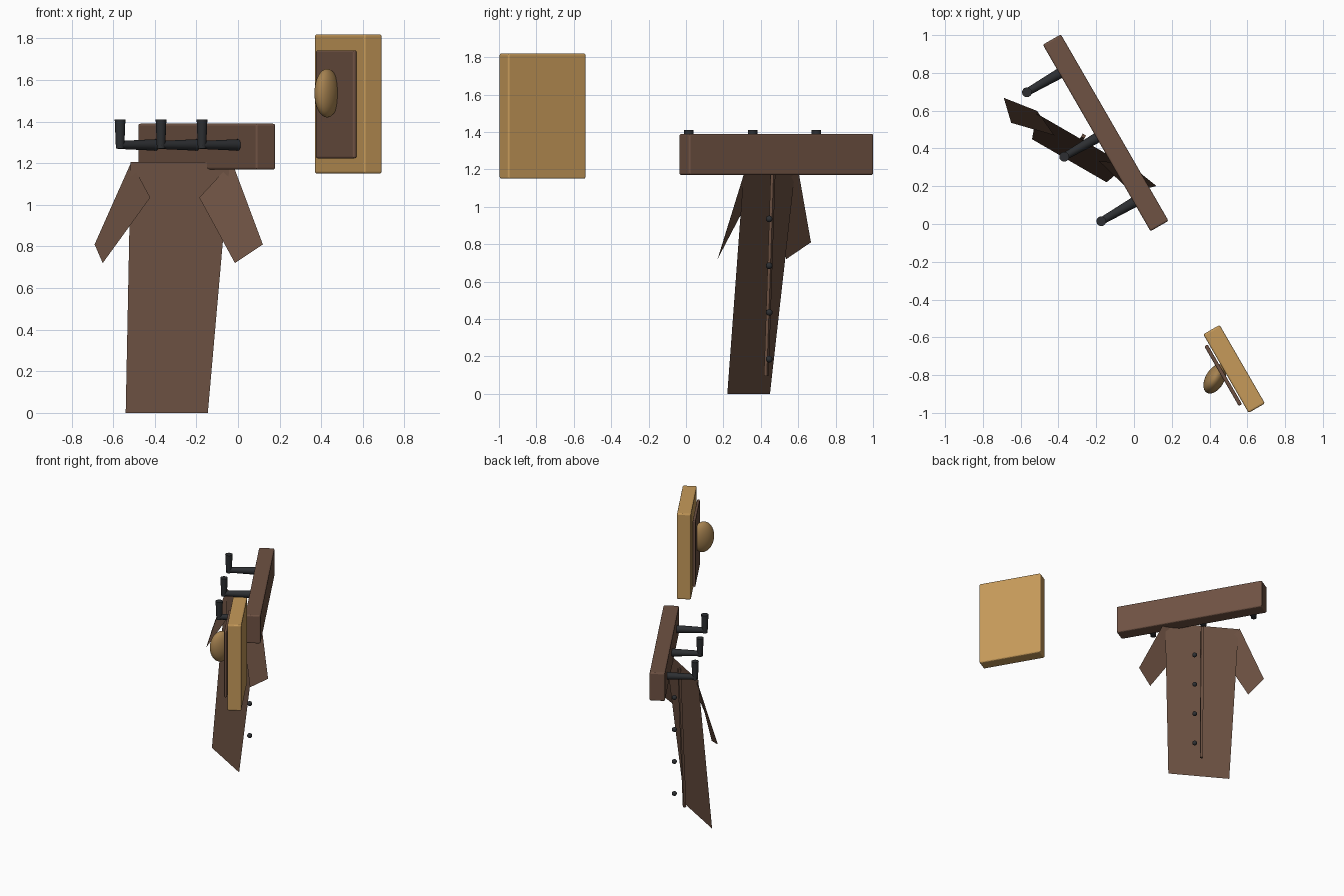
import bpy, bmesh
from math import radians, pi
from mathutils import Matrix, Vector

cube = bpy.data.objects.get("Cube")
if cube:
    bpy.data.objects.remove(cube)


def material(name, rgb):
    linear = [(c / 255 / 12.92 if c < 11 else ((c / 255 + 0.055) / 1.055) ** 2.4) for c in rgb]
    mat = bpy.data.materials.new(name)
    mat.use_nodes = True
    mat.diffuse_color = (*linear, 1)
    bsdf = next(n for n in mat.node_tree.nodes if n.type == "BSDF_PRINCIPLED")
    bsdf.inputs["Base Color"].default_value = (*linear, 1)
    return mat


wood = material("dark wood", (111, 82, 67))
cloth = material("brown cloth", (107, 80, 65))
golden = material("golden wood", (198, 154, 90))
brass = material("aged brass", (166, 130, 80))
iron = material("black iron", (45, 47, 50))


def frame(x, y, degrees):
    return Matrix.Translation((x, y, 0)) @ Matrix.Rotation(radians(degrees), 4, "Z")


def finish(name, bm, mat, placed, smooth=False):
    mesh = bpy.data.meshes.new(name)
    bm.to_mesh(mesh)
    bm.free()
    obj = bpy.data.objects.new(name, mesh)
    bpy.context.collection.objects.link(obj)
    obj.matrix_world = placed
    mesh.materials.append(mat)
    if smooth:
        for face in mesh.polygons:
            face.use_smooth = len(face.vertices) < 5
    return obj


def box(name, size, centre, mat, placed, bevel=0.0):
    bm = bmesh.new()
    bmesh.ops.create_cube(bm, size=1, matrix=Matrix.Translation(centre) @ Matrix.Diagonal((*size, 1)))
    obj = finish(name, bm, mat, placed)
    if bevel:
        mod = obj.modifiers.new("soft edges", "BEVEL")
        mod.width, mod.segments = bevel, 3
    return obj


def rod(name, start, end, r1, r2, mat, placed):
    start, end = Vector(start), Vector(end)
    axis = end - start
    turn = axis.to_track_quat("Z", "Y").to_matrix().to_4x4()
    bm = bmesh.new()
    bmesh.ops.create_cone(bm, cap_ends=True, segments=16, radius1=r1, radius2=r2, depth=axis.length,
                          matrix=Matrix.Translation((start + end) / 2) @ turn)
    return finish(name, bm, mat, placed, smooth=True)


def ball(name, radii, centre, mat, placed, segments=32):
    bm = bmesh.new()
    bmesh.ops.create_uvsphere(bm, u_segments=segments, v_segments=segments // 2, radius=1,
                              matrix=Matrix.Translation(centre) @ Matrix.Diagonal((*radii, 1)))
    return finish(name, bm, mat, placed, smooth=True)


def sheet(name, points, mat, placed):
    bm = bmesh.new()
    bm.faces.new([bm.verts.new(p) for p in points])
    return finish(name, bm, mat, placed)


# Rack board with three upturned pegs
rack = frame(-0.15, 0.483, -60)
box("rack_board", (1.14, 0.11, 0.22), (0, 0, 1.28), wood, rack, 0.01)
for i, x in enumerate((-0.394, 0, 0.394), 1):
    rod(f"peg_{i}", (x, -0.045, 1.288), (x, -0.265, 1.288), 0.028, 0.019, iron, rack)
    rod(f"peg_hook_{i}", (x, -0.254, 1.27), (x, -0.254, 1.41), 0.02, 0.026, iron, rack)

# Coat body, leaning back at the shoulders
coat = frame(-0.2775, 0.4475, -30)
sheet("coat_body", [(-0.275, 0, 1.205), (0.275, 0, 1.205), (0.228, -0.13, 0), (-0.228, -0.13, 0)], cloth, coat)

# Mirrored sleeves
for side, s in (("right", -1), ("left", 1)):
    corners = [(0.28, 0.013, 1.205), (0.136, -0.053, 1.035), (0.367, -0.11, 0.72), (0.467, -0.015, 0.81)]
    sheet(f"{side}_sleeve", [(s * x, y, z) for x, y, z in corners], cloth, coat)

# Closing strip down the coat, with a column of buttons
lean = Matrix.Translation((0, 0, 0.64)) @ Matrix.Rotation(radians(-2.2), 4, "X")
box("coat_strip", (0.02, 0.018, 1.09), (0, 0, 0), cloth, coat @ lean)
for i in range(4):
    ball(f"button_{i + 1}", (0.018,) * 3, (0.059, 0.031, 0.185 + 0.25 * i), iron, coat, 16)

# Door block with its backplate and knob
door = frame(0.53, -0.767, -60)
box("door_block", (0.48, 0.1, 0.67), (0, 0, 1.485), golden, door, 0.01)
box("knob_backplate", (0.365, 0.02, 0.518), (0, -0.067, 1.483), wood, door, 0.008)
ball("door_knob", (0.05, 0.085, 0.117), (0, 0, 1.537), brass, frame(0.428, -0.82, -30))
